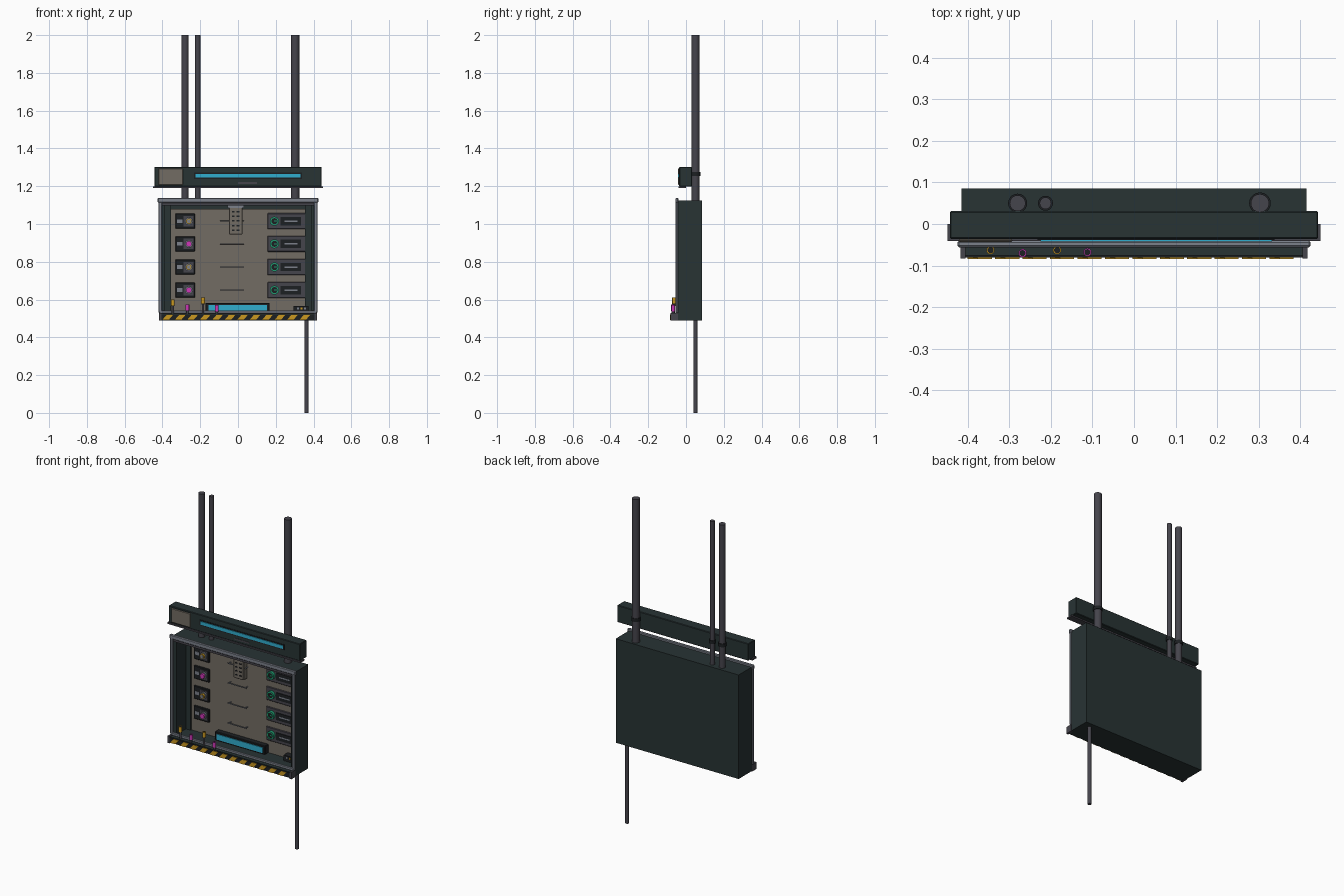
import bpy, bmesh, math
from mathutils import Matrix

if "Cube" in bpy.data.objects:
    bpy.data.objects.remove(bpy.data.objects["Cube"])


def make_mat(name, r, g, b):
    m = bpy.data.materials.new(name)
    m.diffuse_color = (r, g, b, 1)
    m.use_nodes = True
    m.node_tree.nodes["Principled BSDF"].inputs["Base Color"].default_value = m.diffuse_color
    return m


GREEN = make_mat("dark green paint", 0.021, 0.033, 0.034)
PIPE = make_mat("pipe grey", 0.060, 0.058, 0.072)
STEEL = make_mat("steel", 0.20, 0.22, 0.26)
TAN = make_mat("warm grey panel", 0.17, 0.15, 0.125)
CYAN = make_mat("cyan light", 0.03, 0.42, 0.62)
YELLOW = make_mat("amber yellow", 0.60, 0.32, 0.015)
PINK = make_mat("magenta", 0.62, 0.04, 0.48)
TEAL = make_mat("teal ring", 0.015, 0.32, 0.16)
BLACK = make_mat("near black", 0.012, 0.014, 0.016)


def finish(name, bm, mat, smooth=False):
    me = bpy.data.meshes.new(name)
    bmesh.ops.recalc_face_normals(bm, faces=bm.faces)
    bm.to_mesh(me)
    bm.free()
    me.materials.append(mat)
    ob = bpy.data.objects.new(name, me)
    bpy.context.collection.objects.link(ob)
    if smooth:
        bpy.context.view_layer.objects.active = ob
        ob.select_set(True)
        bpy.ops.object.shade_smooth_by_angle(angle=math.radians(40))
        ob.select_set(False)
    return ob


def box(name, mat, x, y, z, bevel=0):
    """Box from (min, max) pairs."""
    bm = bmesh.new()
    bmesh.ops.create_cube(bm, size=1)
    for v in bm.verts:
        v.co = [lo if c < 0 else hi for c, (lo, hi) in zip(v.co, (x, y, z))]
    if bevel:
        bmesh.ops.bevel(bm, geom=bm.edges[:], offset=bevel, segments=1, affect='EDGES')
    return finish(name, bm, mat)


def rod(name, mat, center, r, length, axis='Z', sides=20, r2=None):
    bm = bmesh.new()
    bmesh.ops.create_cone(bm, cap_ends=True, segments=sides, radius1=r,
                          radius2=r if r2 is None else r2, depth=length)
    rot = {'Z': Matrix(), 'Y': Matrix.Rotation(math.pi / 2, 4, 'X'),
           'X': Matrix.Rotation(math.pi / 2, 4, 'Y')}[axis]
    bm.transform(Matrix.Translation(center) @ rot)
    return finish(name, bm, mat, True)


def ring(name, mat, center, r_out, r_in, depth, axis='Y', n=20):
    """Flat-sided ring."""
    bm = bmesh.new()
    loops = []
    for r, d in ((r_out, -1), (r_out, 1), (r_in, 1), (r_in, -1)):
        loops.append([bm.verts.new((r * math.cos(2 * math.pi * i / n),
                                    r * math.sin(2 * math.pi * i / n), d * depth / 2))
                      for i in range(n)])
    for k in range(4):
        a, b = loops[k], loops[(k + 1) % 4]
        for i in range(n):
            j = (i + 1) % n
            bm.faces.new((a[i], a[j], b[j], b[i]))
    rot = Matrix.Rotation(math.pi / 2, 4, 'X') if axis == 'Y' else Matrix()
    bm.transform(Matrix.Translation(center) @ rot)
    return finish(name, bm, mat, True)


# Open-fronted cabinet shell
W, BACK, FRONT = 0.415, 0.085, -0.042
box("cabinet_back", GREEN, (-W, W), (0.07, BACK), (0.49, 1.125))
box("cabinet_top", GREEN, (-W, W), (FRONT, 0.07), (1.10, 1.125))
box("cabinet_floor", GREEN, (-W, W), (FRONT, 0.07), (0.49, 0.53))
for s in (-1, 1):
    box("cabinet_side", GREEN, sorted((s * 0.387, s * W)), (FRONT, 0.07), (0.53, 1.10))
    # inner corner strip and steel door frame
    box("inner_strip", GREEN, sorted((s * 0.355, s * 0.387)), (0.05, 0.07), (0.53, 1.10))
    box("frame_side", STEEL, sorted((s * 0.402, s * 0.422)), (-0.055, FRONT), (0.53, 1.135), 0.004)
box("frame_top", STEEL, (-0.425, 0.425), (-0.056, -0.040), (1.112, 1.138), 0.004)
box("frame_inner_lip", PIPE, (-0.402, 0.402), (-0.050, FRONT), (1.098, 1.112))
box("frame_bottom", STEEL, (-0.415, 0.415), (-0.056, FRONT), (0.525, 0.542), 0.003)
box("mounting_panel", TAN, (-0.357, 0.357), (0.058, 0.07), (0.53, 1.08))

# Front ledge with slanted warning stripes
box("front_ledge", GREEN, (-0.415, 0.415), (-0.076, FRONT), (0.49, 0.526))
box("ledge_face", BLACK, (-0.405, 0.405), (-0.080, -0.076), (0.492, 0.522))
bm = bmesh.new()
for i in range(12):
    x0 = -0.40 + i * 0.066
    quad = [(x0, 0.493), (x0 + 0.034, 0.493), (x0 + 0.058, 0.521), (x0 + 0.024, 0.521)]
    a = [bm.verts.new((x, -0.080, z)) for x, z in quad]
    b = [bm.verts.new((x, -0.084, z)) for x, z in quad]
    bm.faces.new(a)
    bm.faces.new(b)
    for k in range(4):
        bm.faces.new((a[k], a[(k + 1) % 4], b[(k + 1) % 4], b[k]))
finish("warning_stripes", bm, YELLOW)
for s in (-1, 1):
    box("ledge_end", PIPE, sorted((s * 0.405, s * 0.418)), (-0.083, FRONT), (0.488, 0.53))

# Header beam with label plate and light strip
box("header_beam", GREEN, (-0.443, 0.443), (-0.036, 0.031), (1.198, 1.302), 0.003)
box("header_lip", PIPE, (-0.449, 0.449), (-0.041, 0.0), (1.190, 1.199))
box("label_plate", TAN, (-0.422, -0.292), (-0.043, -0.036), (1.207, 1.294), 0.003)
box("light_recess", BLACK, (-0.232, 0.338), (-0.038, -0.036), (1.238, 1.272))
box("light_strip", CYAN, (-0.225, 0.332), (-0.042, -0.036), (1.245, 1.265))
box("maker_plate", PIPE, (0.0, 0.10), (-0.038, -0.036), (1.213, 1.222))

# Conduits with collars
for x, r in ((-0.28, 0.019), (-0.213, 0.014), (0.303, 0.022)):
    rod("upper_conduit", PIPE, (x, 0.05, 1.56), r, 0.88)
    rod("conduit_collar", BLACK, (x, 0.05, 1.265), r + 0.004, 0.02)
rod("lower_conduit", PIPE, (0.363, 0.05, 0.25), 0.0105, 0.50)

# Four rows of switches, hooks and dials
for i, z in enumerate((1.015, 0.895, 0.772, 0.650)):
    knob = PINK if i % 2 else YELLOW
    box("switch_plate", BLACK, (-0.332, -0.228), (0.046, 0.058), (z - 0.04, z + 0.04), 0.003)
    box("switch_tag", STEEL, (-0.322, -0.295), (0.043, 0.046), (z - 0.01, z + 0.01))
    box("switch_inset", PIPE, (-0.288, -0.236), (0.043, 0.046), (z - 0.028, z + 0.028))
    ring("knob_collar", STEEL, (-0.26, 0.039, z), 0.021, 0.014, 0.010)
    rod("knob", knob, (-0.26, 0.034, z), 0.015, 0.022, 'Y', 16)
    if i % 2 == 0:
        rod("knob_cap", STEEL, (-0.26, 0.0225, z), 0.010, 0.003, 'Y', 16)
    # wire hook: bar with two stubs
    rod("hook_bar", STEEL, (-0.032, 0.036, z), 0.003, 0.125, 'X', 8)
    for hx in (-0.088, 0.024):
        rod("hook_stub", STEEL, (hx, 0.048, z), 0.003, 0.024, 'Y', 8)
    box("dial_plate", PIPE, (0.155, 0.357), (0.050, 0.058), (z - 0.042, z + 0.042), 0.003)
    box("dial_slot", BLACK, (0.225, 0.333), (0.046, 0.050), (z - 0.022, z + 0.022))
    box("dial_readout", STEEL, (0.245, 0.315), (0.045, 0.046), (z - 0.004, z + 0.004))
    rod("dial_face", BLACK, (0.193, 0.044, z), 0.017, 0.012, 'Y')
    ring("dial_ring", TEAL, (0.193, 0.042, z), 0.024, 0.016, 0.016)
    box("dial_pointer", TEAL, (0.190, 0.206), (0.036, 0.038), (z - 0.003, z + 0.003))

# Vented box hanging from the top
box("vent_box", TAN, (-0.047, 0.023), (0.022, 0.058), (0.945, 1.09), 0.003)
box("vent_cap", STEEL, (-0.055, 0.031), (0.016, 0.058), (1.085, 1.10))
for r in range(5):
    for c in range(2):
        x, z = -0.026 + c * 0.026, 0.968 + r * 0.024
        box("vent_slot", BLACK, (x - 0.007, x + 0.007), (0.020, 0.022), (z - 0.004, z + 0.004))

# Lower display and small buttons
box("display_housing", BLACK, (-0.172, 0.167), (0.022, 0.058), (0.53, 0.583), 0.003)
box("display_screen", CYAN, (-0.157, 0.153), (0.018, 0.022), (0.538, 0.572))
box("button_strip", BLACK, (0.295, 0.372), (0.020, 0.058), (0.53, 0.565))
for i, m in enumerate((STEEL, YELLOW, STEEL)):
    x = 0.318 + i * 0.018
    box("small_button", m, (x - 0.005, x + 0.005), (0.017, 0.020), (0.548, 0.558))

# Plugs standing on the ledge
for x, y, z, m in ((-0.345, -0.063, 0.60, YELLOW), (-0.268, -0.070, 0.575, PINK),
                   (-0.185, -0.063, 0.61, YELLOW), (-0.112, -0.068, 0.57, PINK)):
    rod("plug_pin", PIPE, (x, y, (0.525 + z) / 2 - 0.005), 0.006, z - 0.535, 'Z', 12)
    rod("plug_body", BLACK, (x, y, z - 0.018), 0.0085, 0.034, 'Z', 12)
    ring("plug_grip", m, (x, y, z - 0.016), 0.010, 0.0075, 0.032, 'Z', 12)
